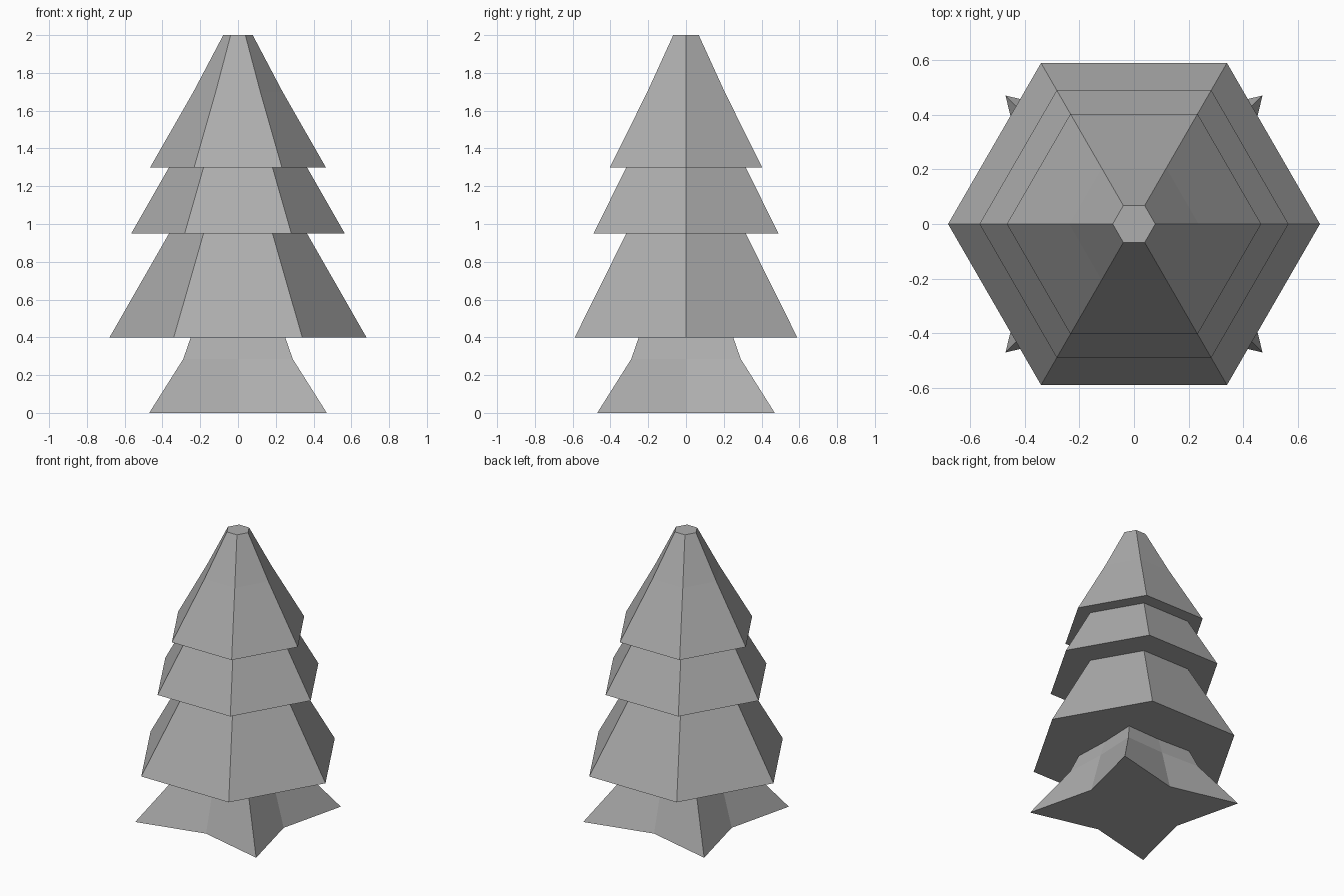
import bpy
import bmesh
from math import sin, cos, tau, sqrt

cube = bpy.data.objects.get("Cube")
if cube:
    bpy.data.objects.remove(cube, do_unlink=True)

# One plain grey for the whole tree
grey = bpy.data.materials.new("stone_grey")
grey.use_nodes = True
colour = (0.42, 0.42, 0.42, 1)
grey.diffuse_color = colour
grey.node_tree.nodes["Principled BSDF"].inputs["Base Color"].default_value = colour


def ring(radii, count, z):
    """Points around the z axis; the radii alternate, starting on +x."""
    return [(radii[i % len(radii)] * cos(tau * i / count),
             radii[i % len(radii)] * sin(tau * i / count), z)
            for i in range(count)]


def loft(name, rings, cap_bottom=False, cap_top=False):
    """Bridge a stack of rings, from the bottom up, into a flat-shaded part."""
    bm = bmesh.new()
    loops = [[bm.verts.new(p) for p in r] for r in rings]
    for low, high in zip(loops, loops[1:]):
        for i in range(len(low)):
            j = (i + 1) % len(low)
            bm.faces.new((low[i], low[j], high[j], high[i]))
    if cap_bottom:
        bm.faces.new(loops[0][::-1])
    if cap_top:
        bm.faces.new(loops[-1])
    mesh = bpy.data.meshes.new(name)
    bm.to_mesh(mesh)
    bm.free()
    mesh.materials.append(grey)
    obj = bpy.data.objects.new(name, mesh)
    bpy.context.collection.objects.link(obj)
    return obj


# Flared trunk: four root points on the diagonals, notches on the axes
trunk = [(0.355, 0.47, 0), (0.278, 0.29, 0.285), (0.24, 0.25, 0.4)]
loft("trunk", [ring((notch, tip * sqrt(2)), 8, z) for notch, tip, z in trunk],
     cap_bottom=True)

# Six-sided branch tiers; each underside starts at the neck of the tier below
tiers = {
    "bottom_branches": [(0.68, 0.4), (0.365, 0.95)],
    "middle_branches": [(0.365, 0.95), (0.565, 0.95), (0.365, 1.3)],
    "top_branches": [(0.365, 1.3), (0.465, 1.3), (0.236, 1.7), (0.078, 2)],
}
for name, profile in tiers.items():
    loft(name, [ring((r,), 6, z) for r, z in profile],
         cap_bottom=name == "bottom_branches", cap_top=name == "top_branches")
